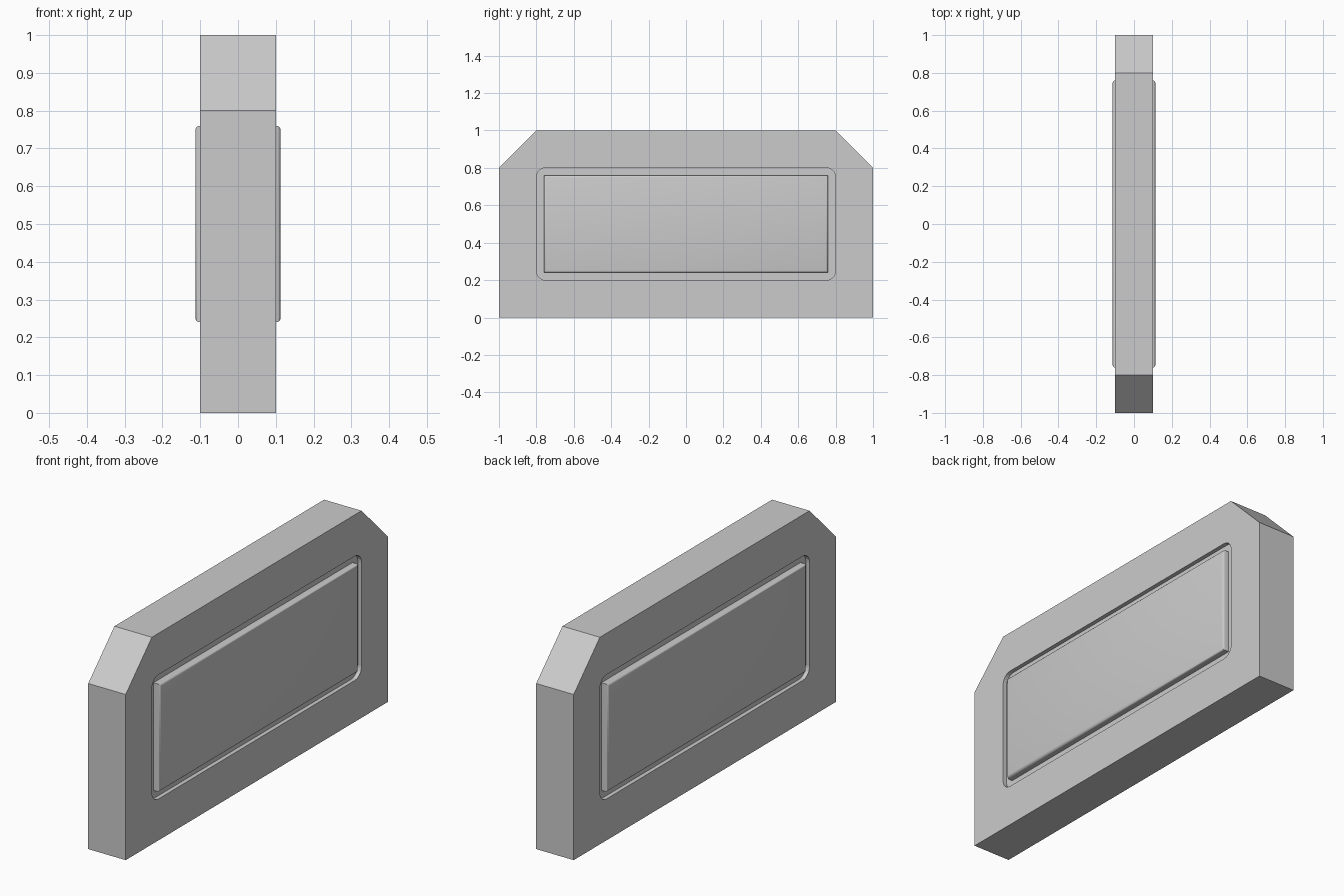
import bpy, bmesh, math

if "Cube" in bpy.data.objects:
    bpy.data.objects.remove(bpy.data.objects["Cube"])


def prism(name, profile, x0, x1):
    """Extrude a (y, z) profile along x from x0 to x1."""
    bm = bmesh.new()
    face = bm.faces.new([bm.verts.new((x0, y, z)) for y, z in profile])
    ext = bmesh.ops.extrude_face_region(bm, geom=[face])
    verts = [g for g in ext["geom"] if isinstance(g, bmesh.types.BMVert)]
    bmesh.ops.translate(bm, verts=verts, vec=(x1 - x0, 0, 0))
    bmesh.ops.recalc_face_normals(bm, faces=bm.faces)
    mesh = bpy.data.meshes.new(name)
    bm.to_mesh(mesh)
    bm.free()
    obj = bpy.data.objects.new(name, mesh)
    bpy.context.collection.objects.link(obj)
    return obj


def rounded_rect(hy, hz, cz, r, steps=6):
    pts = []
    for i, (sy, sz) in enumerate([(1, 1), (-1, 1), (-1, -1), (1, -1)]):
        for k in range(steps + 1):
            a = math.pi / 2 * (i + k / steps)
            pts.append((sy * (hy - r) + r * math.cos(a),
                        cz + sz * (hz - r) + r * math.sin(a)))
    return pts


def smooth(obj, angle):
    bpy.ops.object.select_all(action='DESELECT')
    obj.select_set(True)
    bpy.context.view_layer.objects.active = obj
    bpy.ops.object.shade_smooth_by_angle(angle=math.radians(angle))


# Slab with clipped top corners
slab = prism("slab", [(-1, 0), (1, 0), (1, 0.8), (0.8, 1), (-0.8, 1), (-1, 0.8)],
             -0.1, 0.1)

for side, label in ((1, "right"), (-1, "left")):
    # Shallow rounded pocket on each broad face
    cutter = prism("pocket_cutter_" + label, rounded_rect(0.8, 0.3, 0.5, 0.05),
                   side * 0.08, side * 0.2)
    cutter.hide_render = True
    cutter.hide_set(True)
    cut = slab.modifiers.new("pocket_" + label, 'BOOLEAN')
    cut.operation = 'DIFFERENCE'
    cut.solver = 'EXACT'
    cut.object = cutter

    # Raised soft-edged panel standing in the pocket
    panel = prism("panel_" + label,
                  [(-0.76, 0.24), (0.76, 0.24), (0.76, 0.76), (-0.76, 0.76)],
                  side * 0.08, side * 0.113)
    bm = bmesh.new()
    bm.from_mesh(panel.data)
    rim = [e for e in bm.edges if all(abs(v.co.x) > 0.1 for v in e.verts)]
    bmesh.ops.bevel(bm, geom=rim, offset=0.012, segments=3, profile=0.5,
                    affect='EDGES')
    back = [f for f in bm.faces if all(abs(v.co.x) < 0.081 for v in f.verts)]
    bmesh.ops.delete(bm, geom=back, context='FACES_ONLY')
    bm.to_mesh(panel.data)
    bm.free()
    smooth(panel, 40)
